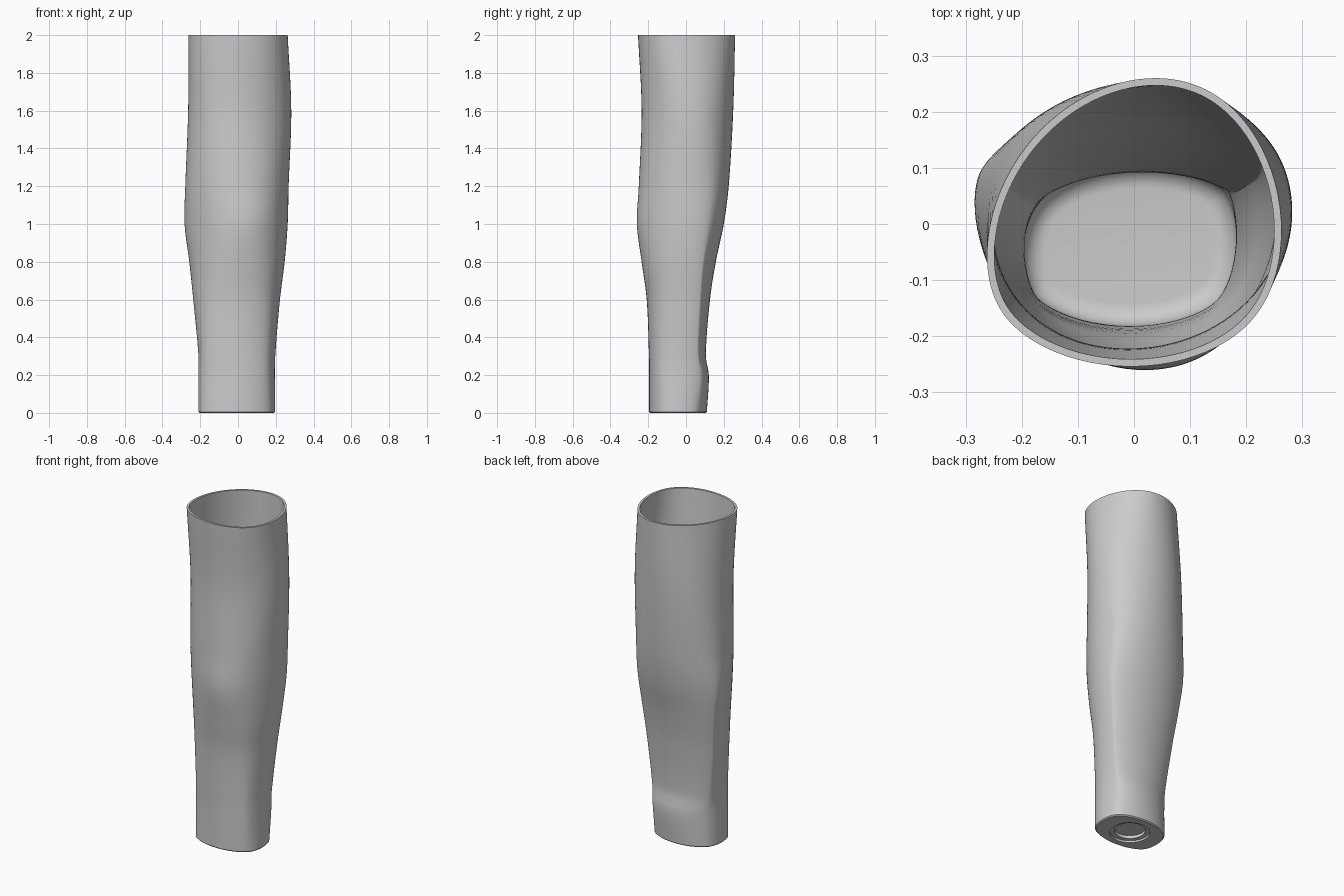
import bpy, bmesh, math

cube = bpy.data.objects.get("Cube")
if cube:
    bpy.data.objects.remove(cube)

SIDES = 96
WALL = 0.013
FLOOR = 0.05
BASE_CENTRE = (-0.006, -0.043)

# Sleeve sections: height, then reach in thousandths toward eight directions,
# turning from +x through +y
SECTIONS = [
    (0.0, (197, 160, 110, 160, 210, 230, 195, 214)),
    (0.2, (195, 176, 121, 160, 210, 228, 195, 214)),
    (0.3, (197, 174, 105, 164, 209, 229, 196, 214)),
    (0.6, (222, 203, 127, 203, 237, 236, 208, 225)),
    (0.8, (247, 230, 158, 236, 258, 245, 235, 247)),
    (1.0, (263, 258, 200, 262, 283, 253, 260, 262)),
    (1.2, (268, 269, 226, 264, 279, 258, 250, 260)),
    (1.6, (282, 277, 250, 258, 264, 258, 235, 253)),
    (2.0, (263, 270, 260, 236, 262, 280, 254, 270)),
]


def slope(i):
    """Rate of change of the reaches at section i."""
    lo, hi = SECTIONS[max(i - 1, 0)], SECTIONS[min(i + 1, len(SECTIONS) - 1)]
    return [(b - a) / (hi[0] - lo[0]) for a, b in zip(lo[1], hi[1])]


def reaches(z):
    """Smoothly blended reaches at any height."""
    i = max(k for k in range(len(SECTIONS) - 1) if SECTIONS[k][0] <= z or k == 0)
    (z0, a), (z1, b) = SECTIONS[i], SECTIONS[i + 1]
    span = z1 - z0
    t = (z - z0) / span
    ease = t * t * (3 - 2 * t)
    out, back = t * (1 - t) ** 2 * span, t * t * (t - 1) * span
    return [(p + (q - p) * ease + m * out + n * back) / 1000
            for p, q, m, n in zip(a, b, slope(i), slope(i + 1))]


def section(z, inset=0.0, at=None):
    """Rounded outline whose tangent lines lie at the given reaches."""
    reach = reaches(z if at is None else at)
    count = len(reach)
    half = count // 2
    waves = []
    for k in range(half + 1):
        weight = (1 if k in (0, half) else 2) / count
        angles = [math.tau * k * j / count for j in range(count)]
        waves.append((weight * sum(r * math.cos(a) for r, a in zip(reach, angles)),
                      weight * sum(r * math.sin(a) for r, a in zip(reach, angles))))
    loop = []
    for s in range(SIDES):
        a = math.tau * s / SIDES
        c, d = math.cos(a), math.sin(a)
        h = sum(p * math.cos(k * a) + q * math.sin(k * a)
                for k, (p, q) in enumerate(waves)) - inset
        dh = sum(k * (q * math.cos(k * a) - p * math.sin(k * a))
                 for k, (p, q) in enumerate(waves))
        loop.append((h * c - dh * d, h * d + dh * c, z))
    return loop


def circle(radius, z):
    """Round outline for the base recess."""
    x, y = BASE_CENTRE
    return [(x + radius * math.cos(math.tau * s / SIDES),
             y + radius * math.sin(math.tau * s / SIDES), z) for s in range(SIDES)]


def skin(name, loops, material):
    """Join successive loops and cap both ends."""
    bm = bmesh.new()
    rings = [[bm.verts.new(co) for co in loop] for loop in loops]
    for low, high in zip(rings, rings[1:]):
        for s in range(SIDES):
            n = (s + 1) % SIDES
            bm.faces.new((low[s], low[n], high[n], high[s]))
    bm.faces.new(rings[0][::-1])
    bm.faces.new(rings[-1])
    bmesh.ops.recalc_face_normals(bm, faces=bm.faces)
    mesh = bpy.data.meshes.new(name)
    bm.to_mesh(mesh)
    bm.free()
    mesh.materials.append(material)
    obj = bpy.data.objects.new(name, mesh)
    bpy.context.collection.objects.link(obj)
    bpy.ops.object.select_all(action="DESELECT")
    obj.select_set(True)
    bpy.context.view_layer.objects.active = obj
    bpy.ops.object.shade_smooth_by_angle(angle=math.radians(35))
    return obj


grey = bpy.data.materials.new("matte_grey")
grey.use_nodes = True
colour = (0.6, 0.6, 0.6, 1)
grey.diffuse_color = colour
grey.node_tree.nodes["Principled BSDF"].inputs["Base Color"].default_value = colour

# Stepped round recess under the base
loops = [circle(0.085, 0.03), circle(0.085, 0.012),
         circle(0.11, 0.012), circle(0.11, 0)]

# Outer wall with a small chamfer at the foot
STEPS = 60
loops += [section(0, 0.006), section(0.006)]
loops += [section(2 * i / STEPS) for i in range(1, STEPS + 1)]

# Flat rim and inner wall
FILLET = 0.04
start = FLOOR + FILLET
loops += [section(2 - (2 - start) * i / STEPS, WALL) for i in range(STEPS + 1)]

# Filleted inner floor
for i in range(1, 9):
    a = math.pi / 2 * i / 8
    loops.append(section(start - FILLET * math.sin(a),
                         WALL + FILLET * (1 - math.cos(a)), at=start))

skin("forearm_sleeve", loops, grey)
